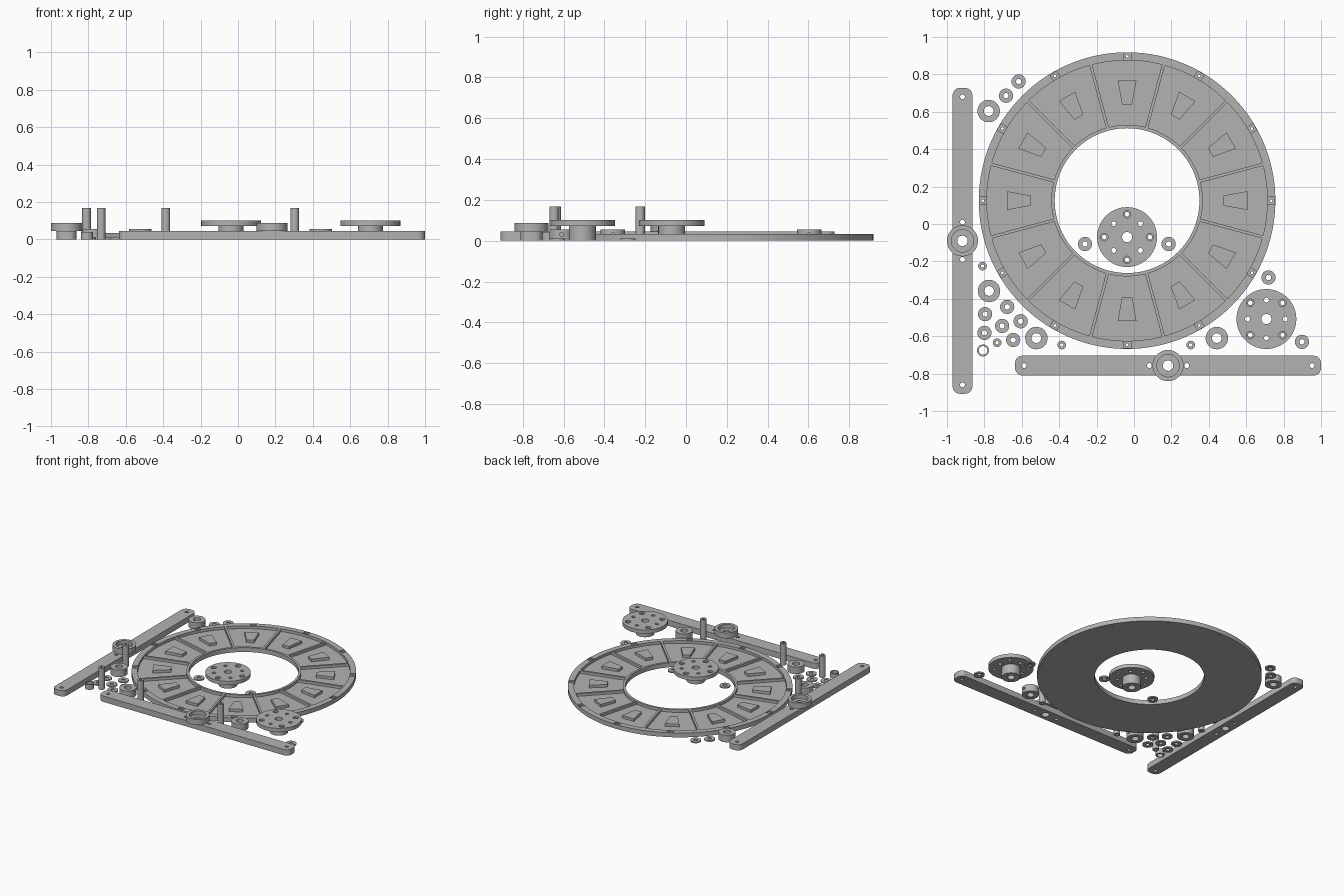
import bpy, bmesh
from math import pi, cos, sin, radians
from mathutils import Matrix, Vector

if "Cube" in bpy.data.objects:
    bpy.data.objects.remove(bpy.data.objects["Cube"])

grey = bpy.data.materials.new("plain_grey")
grey.use_nodes = True
grey.diffuse_color = (0.45, 0.45, 0.45, 1)
grey.node_tree.nodes["Principled BSDF"].inputs["Base Color"].default_value = grey.diffuse_color


def finish(bm, name, loc=(0, 0, 0)):
    """Turn a bmesh into a named, shaded object."""
    bmesh.ops.recalc_face_normals(bm, faces=bm.faces)
    mesh = bpy.data.meshes.new(name)
    bm.to_mesh(mesh)
    bm.free()
    mesh.materials.append(grey)
    ob = bpy.data.objects.new(name, mesh)
    ob.location = loc
    bpy.context.collection.objects.link(ob)
    return ob


def lathe(name, profile, loc, steps=32):
    """Spin a closed (radius, height) profile about the vertical axis."""
    bm = bmesh.new()
    rings = [[bm.verts.new((r * cos(2 * pi * i / steps), r * sin(2 * pi * i / steps), z))
              for r, z in profile] for i in range(steps)]
    n = len(profile)
    for i in range(steps):
        a, b = rings[i], rings[(i + 1) % steps]
        for j in range(n):
            k = (j + 1) % n
            bm.faces.new((a[j], b[j], b[k], a[k]))
    return finish(bm, name, (loc[0], loc[1], 0))


def tube(name, loc, outer, inner, height):
    return lathe(name, [(inner, 0), (outer, 0), (outer, height), (inner, height)], loc)


def prism(bm, outline, z0, z1, matrix=Matrix()):
    """Extrude a flat outline between two heights."""
    low = [bm.verts.new(matrix @ Vector((x, y, z0))) for x, y in outline]
    high = [bm.verts.new(matrix @ Vector((x, y, z1))) for x, y in outline]
    bm.faces.new(low[::-1])
    bm.faces.new(high)
    n = len(low)
    for i in range(n):
        j = (i + 1) % n
        bm.faces.new((low[i], low[j], high[j], high[i]))


def circle(r, x=0, y=0, steps=20):
    return [(x + r * cos(2 * pi * i / steps), y + r * sin(2 * pi * i / steps)) for i in range(steps)]


def cut(ob, cutter_bm):
    """Subtract the cutter and bake the result."""
    cutter = finish(cutter_bm, "cutter", ob.location)
    cutter.hide_render = True
    mod = ob.modifiers.new("cut", 'BOOLEAN')
    mod.object, mod.operation, mod.solver = cutter, 'DIFFERENCE', 'EXACT'
    bpy.context.view_layer.update()
    baked = bpy.data.meshes.new_from_object(ob.evaluated_get(bpy.context.evaluated_depsgraph_get()))
    ob.modifiers.clear()
    ob.data = baked
    bpy.data.objects.remove(cutter)


# Large ring: outer rim, sunken floor and inner rim
CENTRE = (-0.037, 0.125)
R_IN, R_OUT, FLOOR, RIM = 0.387, 0.793, 0.013, 0.034
WALL_IN, WALL_OUT = 0.405, 0.75
ring = lathe("main_ring", [(R_IN, 0), (R_OUT, 0), (R_OUT, RIM), (WALL_OUT, RIM), (WALL_OUT, FLOOR),
                           (WALL_IN, FLOOR), (WALL_IN, RIM), (R_IN, RIM)], CENTRE, 120)

# Notches and pin holes in the outer rim
notches, pins = bmesh.new(), bmesh.new()
ribs, wedges = bmesh.new(), bmesh.new()
for i in range(12):
    turn = Matrix.Rotation(radians(30 * i), 4, 'Z')
    half = Matrix.Rotation(radians(30 * i + 15), 4, 'Z')
    prism(notches, [(0.752, -0.02), (0.789, -0.02), (0.789, 0.02), (0.752, 0.02)], 0.024, 0.05, turn)
    prism(pins, circle(0.007, 0.771), -0.01, 0.05, turn)
    prism(ribs, [(0.4, -0.008), (0.752, -0.008), (0.752, 0.008), (0.4, 0.008)], 0.002, RIM - 0.001, half)
    prism(wedges, [(0.515, -0.027), (0.643, -0.05), (0.643, 0.05), (0.515, 0.027)], 0.01, RIM, turn)
cut(ring, notches)
cut(ring, pins)
finish(ribs, "ring_ribs", (*CENTRE, 0))
finish(wedges, "ring_wedges", (*CENTRE, 0))


# Long arms with rounded corners, holes and a bearing cup
def arm(name, loc, angle):
    rot = Matrix.Rotation(angle, 4, 'Z')
    length, width, rad = 0.818, 0.053, 0.04
    outline = []
    for k, (sx, sy) in enumerate([(1, 1), (-1, 1), (-1, -1), (1, -1)]):
        for s in range(7):
            a = pi / 2 * (k + s / 6)
            outline.append((sx * (length - rad) + rad * cos(a), sy * (width - rad) + rad * sin(a)))
    bm = bmesh.new()
    prism(bm, outline, 0, 0.045, rot)
    bar = finish(bm, name, (*loc, 0))
    holes = bmesh.new()
    for x in (-0.77, -0.1, 0.1, 0.77):
        prism(holes, circle(0.013, x), -0.01, 0.06, rot)
    prism(holes, circle(0.028, 0, 0, 32), -0.01, 0.06, rot)
    cut(bar, holes)
    lathe(name + "_bearing_cup", [(0.028, 0.045), (0.083, 0.045), (0.083, 0.088), (0.06, 0.088),
                                  (0.06, 0.058), (0.028, 0.058)], loc, 48)


arm("side_arm", (-0.917, -0.09), pi / 2)
arm("front_arm", (0.182, -0.757), 0)


# Flanged hubs with countersunk and plain bolt holes
def hub(name, loc, angle):
    body = lathe(name, [(0.027, 0), (0.066, 0), (0.066, 0.072), (0.16, 0.072),
                        (0.16, 0.101), (0.027, 0.101)], loc, 64)
    plain, sinks = bmesh.new(), bmesh.new()
    for i in range(4):
        turn = Matrix.Rotation(angle + i * pi / 2, 4, 'Z')
        diag = Matrix.Rotation(angle + i * pi / 2 + pi / 4, 4, 'Z')
        prism(plain, circle(0.012, 0.122), 0.06, 0.12, turn)
        prism(plain, circle(0.013, 0.101), 0.06, 0.12, diag)
        prism(sinks, circle(0.02, 0.122), 0.088, 0.12, turn)
    cut(body, plain)
    cut(body, sinks)


hub("centre_hub", (-0.037, -0.07), 0)
hub("corner_hub", (0.708, -0.508), pi / 4)

# Thick spacers, each with a cross hole
for x, y in [(-0.777, 0.604), (-0.775, -0.358), (-0.522, -0.61), (0.443, -0.61)]:
    spacer = tube("spacer", (x, y), 0.06, 0.026, 0.055)
    side = bmesh.new()
    prism(side, circle(0.01, -0.03, 0, 12), 0, 0.1, Matrix.Rotation(pi / 2, 4, 'Y'))
    cut(spacer, side)

# Tall posts
for loc in [(-0.81, -0.225), (-0.732, -0.635), (-0.386, -0.647), (0.303, -0.647)]:
    tube("post", loc, 0.023, 0.009, 0.168)

# Thin washers
for loc in [(-0.617, 0.762), (-0.684, 0.686), (-0.262, -0.107), (0.185, -0.107), (0.719, -0.286),
            (0.898, -0.63), (-0.678, -0.443), (-0.796, -0.482), (-0.8, -0.582), (-0.705, -0.545),
            (-0.606, -0.52), (-0.646, -0.62)]:
    tube("washer", loc, 0.038, 0.014, 0.01)

# Thin-walled sleeve
tube("sleeve", (-0.807, -0.676), 0.032, 0.023, 0.04)

# Smooth round walls, keep edges sharp
bpy.ops.object.select_all(action='DESELECT')
for ob in bpy.context.collection.objects:
    if ob.type == 'MESH':
        ob.select_set(True)
        bpy.context.view_layer.objects.active = ob
bpy.ops.object.shade_smooth_by_angle(angle=radians(30))
